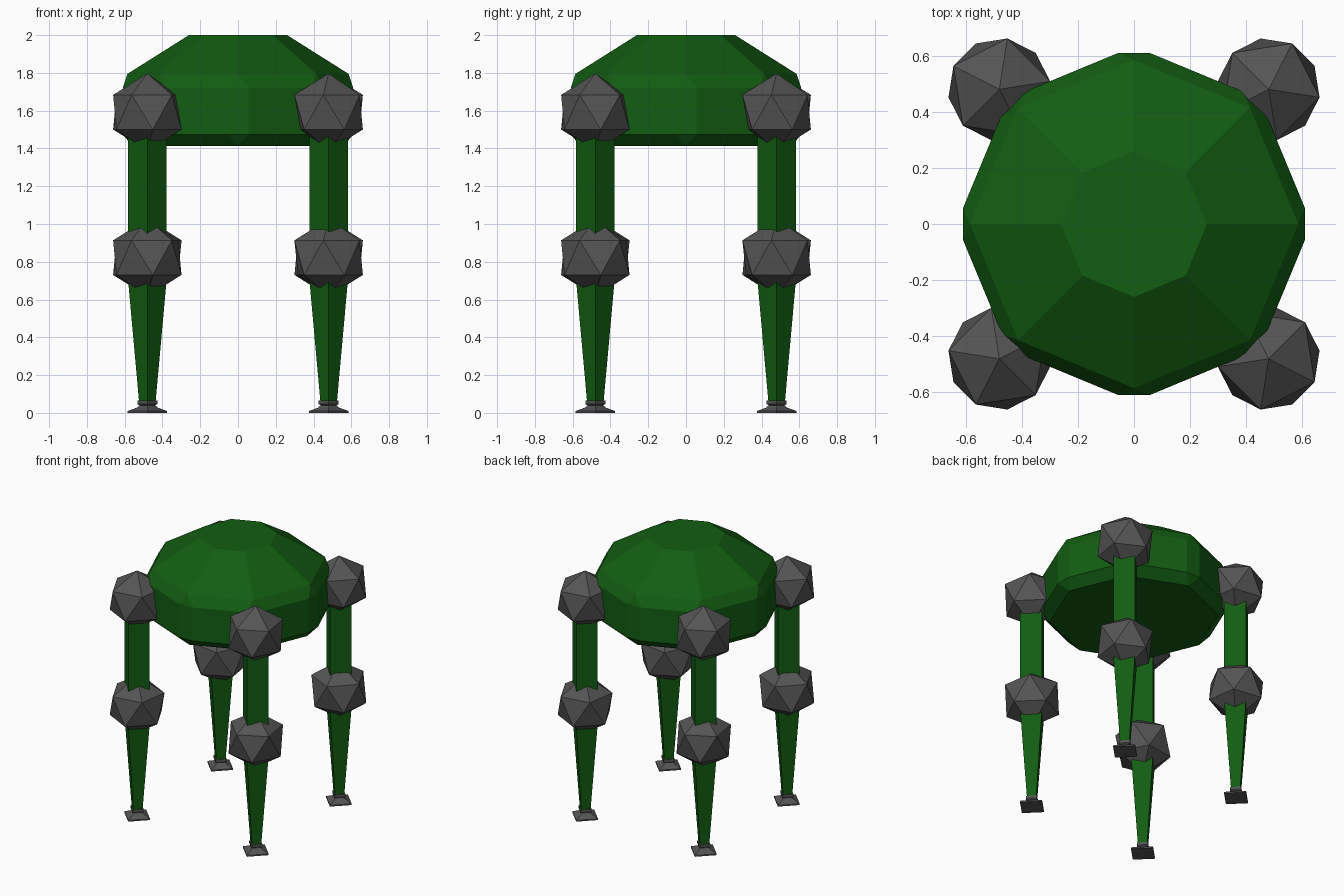
import bpy, bmesh, math

if "Cube" in bpy.data.objects:
    bpy.data.objects.remove(bpy.data.objects["Cube"])


def material(name, rgb):
    m = bpy.data.materials.new(name)
    m.diffuse_color = (*rgb, 1)
    m.use_nodes = True
    m.node_tree.nodes["Principled BSDF"].inputs["Base Color"].default_value = m.diffuse_color
    return m


GREEN = material("dark_green", (0.006, 0.11, 0.006))
GREY = material("joint_grey", (0.09, 0.09, 0.09))


def finish(name, bm, mat):
    bmesh.ops.recalc_face_normals(bm, faces=bm.faces)
    me = bpy.data.meshes.new(name)
    bm.to_mesh(me)
    bm.free()
    me.materials.append(mat)
    ob = bpy.data.objects.new(name, me)
    bpy.context.collection.objects.link(ob)
    return ob


def turned(name, profile, mat, sides, loc):
    """Flat-sided post from (radius, height) pairs, with corners on the axes."""
    bm = bmesh.new()
    rings = []
    for r, z in profile:
        angles = [2 * math.pi * i / sides for i in range(sides)]
        rings.append([bm.verts.new((loc[0] + r * math.cos(a), loc[1] + r * math.sin(a), z))
                      for a in angles])
    for a, b in zip(rings, rings[1:]):
        for i in range(sides):
            j = (i + 1) % sides
            bm.faces.new((a[i], a[j], b[j], b[i]))
    bm.faces.new(rings[0][::-1])
    bm.faces.new(rings[-1])
    return finish(name, bm, mat)


def ball(name, loc, angle):
    bpy.ops.mesh.primitive_ico_sphere_add(subdivisions=1, radius=0.205, location=loc,
                                          rotation=(0, 0, angle))
    ob = bpy.context.object
    ob.name = name
    ob.data.materials.append(GREY)


# Body: octagonal dome whose upright corners are chamfered
def octagon(bm, r, z):
    return [bm.verts.new((r * math.cos(k * math.pi / 4), r * math.sin(k * math.pi / 4), z))
            for k in range(8)]


def chamfered(bm, r, half, z):
    ring = []
    for k in range(8):
        c, s = math.cos(k * math.pi / 4), math.sin(k * math.pi / 4)
        ring.append([bm.verts.new((r * c - t * s, r * s + t * c, z)) for t in (-half, half)])
    return ring


bm = bmesh.new()
top = octagon(bm, 0.26, 2.0)
shoulder = octagon(bm, 0.585, 1.795)
upper = chamfered(bm, 0.61, 0.055, 1.72)
lower = chamfered(bm, 0.61, 0.055, 1.475)
base = octagon(bm, 0.56, 1.413)
bm.faces.new(top)
bm.faces.new(base[::-1])
for k in range(8):
    n = (k + 1) % 8
    bm.faces.new((shoulder[k], shoulder[n], top[n], top[k]))
    bm.faces.new((upper[k][1], upper[n][0], shoulder[n], shoulder[k]))
    bm.faces.new((lower[k][1], lower[n][0], upper[n][0], upper[k][1]))
    bm.faces.new((base[k], base[n], lower[n][0], lower[k][1]))
    bm.faces.new((lower[k][0], lower[k][1], upper[k][1], upper[k][0]))
    bm.faces.new((upper[k][0], upper[k][1], shoulder[k]))
    bm.faces.new((base[k], lower[k][1], lower[k][0]))
finish("body", bm, GREEN)

# Four legs, each a quarter turn on from the last
corners = [("front_left", -1, -1), ("front_right", 1, -1),
           ("back_right", 1, 1), ("back_left", -1, 1)]
for i, (side, sx, sy) in enumerate(corners):
    x, y = 0.48 * sx, 0.48 * sy
    turn = math.radians(315 + 90 * i)
    ball(side + "_hip", (x, y, 1.592), turn)
    ball(side + "_knee", (x, y, 0.822), turn)
    turned(side + "_upper_leg", [(0.102, 0.83), (0.102, 1.58)], GREEN, 4, (x, y))
    turned(side + "_lower_leg", [(0.043, 0.05), (0.108, 0.77)], GREEN, 4, (x, y))
    turned(side + "_foot", [(0.104, 0), (0.104, 0.01), (0.055, 0.028), (0.042, 0.04),
                            (0.053, 0.047), (0.053, 0.066)], GREY, 4, (x, y))
